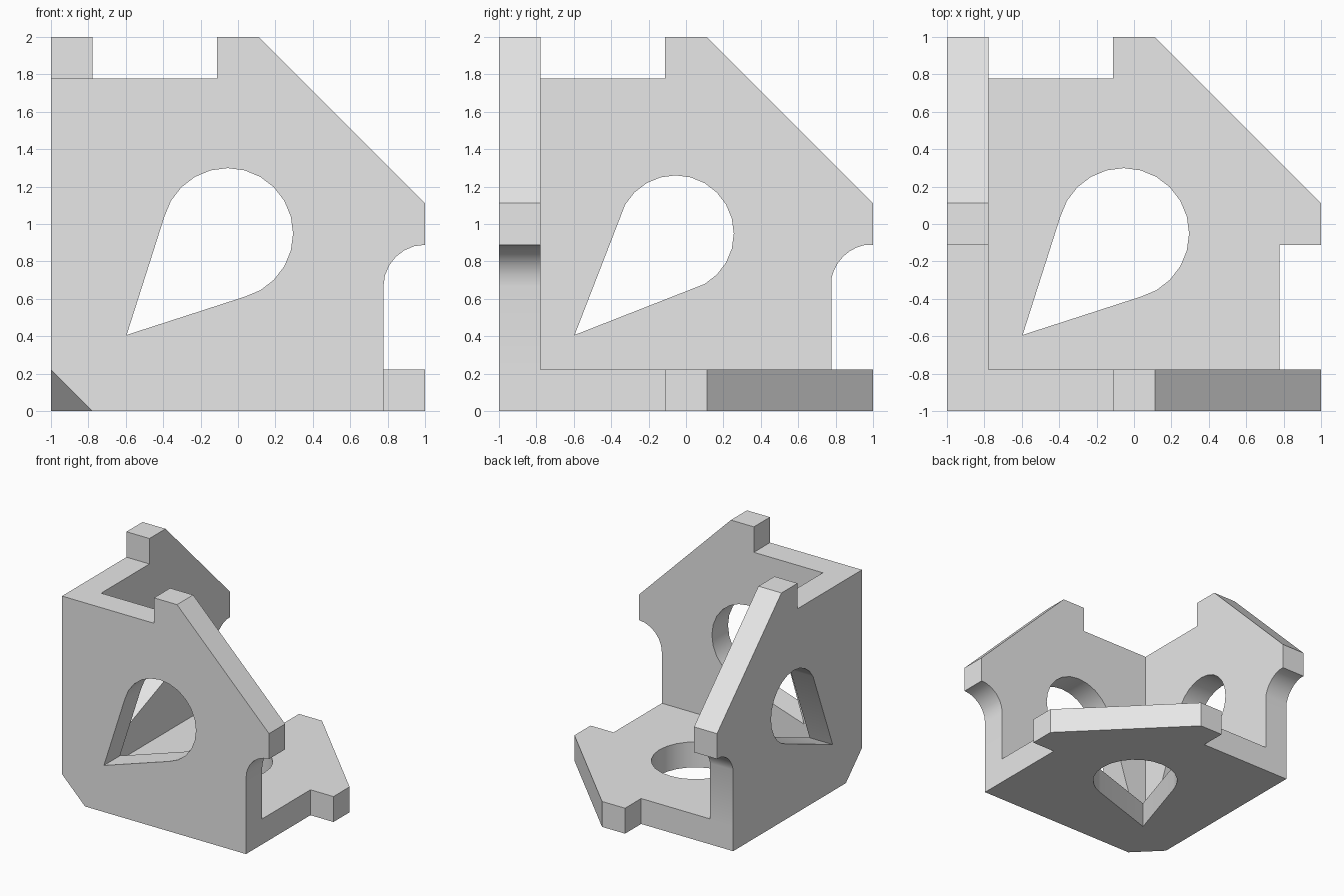
import bpy, bmesh
from math import cos, sin, radians
from mathutils import Vector

if "Cube" in bpy.data.objects:
    bpy.data.objects.remove(bpy.data.objects["Cube"], do_unlink=True)

UNIT = 2 / 9  # plate thickness; the bracket is nine plates long

grey = bpy.data.materials.new("light_grey")
grey.use_nodes = True
grey.diffuse_color = (0.8, 0.8, 0.8, 1)
grey.node_tree.nodes["Principled BSDF"].inputs["Base Color"].default_value = (0.8, 0.8, 0.8, 1)

# Each plate lies in its own plane: a and b along it, d through it
PLANES = {
    "front": lambda a, b, d: (a, d, b),
    "side": lambda a, b, d: (d, a, b),
    "base": lambda a, b, d: (a, b, d),
}


def arc(ca, cb, radius, angles):
    return [(ca + radius * cos(radians(t)), cb + radius * sin(radians(t))) for t in angles]


def prism(name, profile, plane, d0, d1):
    """Extrude a profile through the given plane."""
    bm = bmesh.new()

    def place(a, b, d):
        return Vector(PLANES[plane](a, b, d)) * UNIT + Vector((-1, -1, 0))

    face = bm.faces.new([bm.verts.new(place(a, b, d0)) for a, b in profile])
    grown = bmesh.ops.extrude_face_region(bm, geom=[face])["geom"]
    shift = place(0, 0, d1) - place(0, 0, d0)
    bmesh.ops.translate(bm, verts=[v for v in grown if isinstance(v, bmesh.types.BMVert)], vec=shift)
    bmesh.ops.recalc_face_normals(bm, faces=bm.faces)
    mesh = bpy.data.meshes.new(name)
    bm.to_mesh(mesh)
    bm.free()
    mesh.materials.append(grey)
    obj = bpy.data.objects.new(name, mesh)
    bpy.context.collection.objects.link(obj)
    return obj


def combine(target, other, operation):
    bpy.context.view_layer.objects.active = target
    mod = target.modifiers.new(operation.lower(), 'BOOLEAN')
    mod.operation = operation
    mod.solver = 'EXACT'
    mod.object = other
    bpy.ops.object.modifier_apply(modifier=mod.name)
    bpy.data.objects.remove(other, do_unlink=True)


def plate(plane, notch, radius, first, last):
    """Plate with end tabs, a sloped edge and a teardrop opening."""
    outline = [(0, 0), (8, 0)] + notch + [(9, 4), (9, 5), (5, 9), (4, 9), (4, 8), (0, 8)]
    body = prism(plane + "_plate", outline, plane, 0, 1)
    drop = [(1.82, 1.83)] + arc(4.25, 4.27, radius, range(first, last + 1, 15))
    cutter = prism(plane + "_cutter", drop, plane, -0.5, 1.5)
    cutter.hide_render = True
    combine(body, cutter, 'DIFFERENCE')
    return body


# Three plates meeting at one corner
front_fillet = arc(9, 3, 1, range(180, 90, -15))
side_fillet = arc(9, 3, 1.015, [168.75 - 11.25 * i for i in range(7)])
bracket = plate("front", front_fillet, 1.575, -75, 165)
side = plate("side", [(8, side_fillet[0][1])] + side_fillet[1:], 1.4, -60, 150)
base = plate("base", [(8, 4)], 1.575, -75, 165)
combine(bracket, side, 'UNION')
combine(bracket, base, 'UNION')
bracket.name = "corner_bracket"

# Slice off the outer corner
bm = bmesh.new()
bm.from_mesh(bracket.data)
cut = bmesh.ops.bisect_plane(
    bm, geom=bm.verts[:] + bm.edges[:] + bm.faces[:], dist=1e-5,
    plane_co=(-1, -1, UNIT), plane_no=(-1, -1, -1), clear_outer=True)
rim = [e for e in cut["geom_cut"] if isinstance(e, bmesh.types.BMEdge)]
bmesh.ops.holes_fill(bm, edges=rim)
bmesh.ops.recalc_face_normals(bm, faces=bm.faces)
bm.to_mesh(bracket.data)
bm.free()

# Smooth the rounded walls, keep the corners sharp
bpy.ops.object.select_all(action='DESELECT')
bracket.select_set(True)
bpy.context.view_layer.objects.active = bracket
bpy.ops.object.shade_smooth_by_angle(angle=radians(30))
